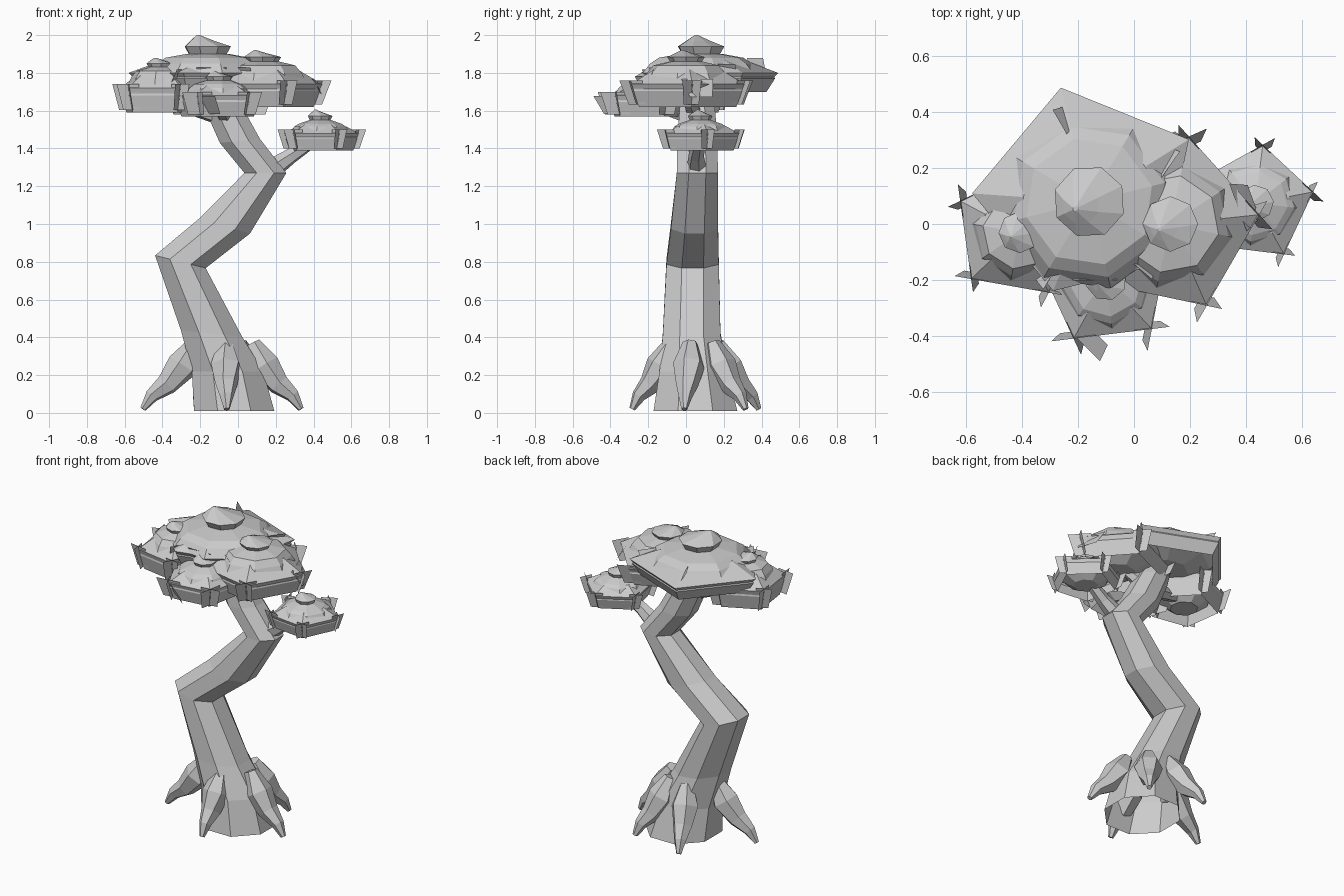
import bpy, math
from mathutils import Vector

if "Cube" in bpy.data.objects:
    bpy.data.objects.remove(bpy.data.objects["Cube"])

mat = bpy.data.materials.new("plain_grey")
mat.diffuse_color = (0.6, 0.6, 0.6, 1)
mat.use_nodes = True
mat.node_tree.nodes["Principled BSDF"].inputs["Base Color"].default_value = mat.diffuse_color


def add_mesh(name, verts, faces):
    me = bpy.data.meshes.new(name)
    me.from_pydata([tuple(v) for v in verts], [], faces)
    me.update()
    me.materials.append(mat)
    ob = bpy.data.objects.new(name, me)
    bpy.context.collection.objects.link(ob)
    return ob


def loft(name, rings, bottom=True):
    """Skin equal-sized rings in order (counter-clockwise, upwards); cap the top, optionally the bottom."""
    n = len(rings[0])
    verts = [v for r in rings for v in r]
    faces = [tuple(range(len(verts) - n, len(verts)))]
    if bottom:
        faces.append(tuple(reversed(range(n))))
    for k in range(len(rings) - 1):
        for i in range(n):
            j = (i + 1) % n
            faces.append((k * n + i, k * n + j, k * n + n + j, k * n + n + i))
    return add_mesh(name, verts, faces)


def circle(x, y, z, rx, ry, n, turn=0.0, tilt=0.0):
    """Flat n-sided ring; tilt lowers or raises its right side."""
    out = []
    for i in range(n):
        a = turn + math.tau * i / n
        dx = rx * math.cos(a)
        out.append(Vector((x + dx, y + ry * math.sin(a), z + tilt * dx)))
    return out


def tube(name, points, radii, n=6):
    """Tapered limb along a path."""
    pts = [Vector(p) for p in points]
    rings = []
    for i, p in enumerate(pts):
        d = (pts[min(i + 1, len(pts) - 1)] - pts[max(i - 1, 0)]).normalized()
        u = d.cross(Vector((0.1, 0.2, 1))).normalized()
        w = d.cross(u)
        rings.append([p + radii[i] * (math.cos(math.tau * k / n) * u + math.sin(math.tau * k / n) * w)
                      for k in range(n)])
    return loft(name, rings)


# Bent trunk, hollow at the foot: x, y, z, rx, ry, tilt
trunk = [
    (-0.02, 0.05, 0.01, 0.23, 0.24, 0),
    (-0.055, 0.04, 0.22, 0.205, 0.195, 0),
    (-0.14, 0.03, 0.42, 0.175, 0.165, -0.1),
    (-0.305, 0.035, 0.80, 0.145, 0.15, -0.25),
    (-0.07, 0.045, 0.99, 0.145, 0.135, -0.3),
    (0.145, 0.06, 1.27, 0.12, 0.118, 0.0),
    (0.01, 0.06, 1.44, 0.115, 0.115, 0.1),
    (-0.08, 0.06, 1.62, 0.10, 0.10, 0.2),
    (-0.14, 0.07, 1.74, 0.07, 0.07, 0.2),
]
loft("trunk", [circle(x, y, z, rx, ry, 8, math.pi / 8, t) for x, y, z, rx, ry, t in trunk], bottom=False)

# Splayed roots, given by their tips
base = Vector((-0.07, 0.04, 0))
for tx, ty in [(-0.51, -0.01), (-0.06, -0.29), (0.34, -0.01), (0.15, 0.32), (-0.22, 0.39)]:
    tip = Vector((tx, ty, 0))
    path = []
    for f, z in [(0.36, 0.37), (0.51, 0.25), (0.70, 0.15), (0.88, 0.09), (0.985, 0.02)]:
        p = base.lerp(tip, f)
        path.append((p.x, p.y, z))
    tube("root", path, [0.04, 0.085, 0.06, 0.038, 0.016])

# Branches carrying the lower crowns
tube("side_branch", [(0.15, 0.06, 1.27), (0.28, 0.055, 1.36), (0.43, 0.07, 1.46)], [0.06, 0.042, 0.03])
for tx, ty, tz in [(0.13, 0.0, 1.70), (-0.40, -0.03, 1.66), (-0.10, -0.20, 1.64)]:
    tube("upper_branch", [(-0.06, 0.06, 1.56), (tx, ty, tz)], [0.05, 0.03])


def crown(name, cx, cy, R, deg, z0, z1, z2, z3, flap, front=1.0):
    """Open flared five-sided skirt z0..z1, faceted dome to z2, small overhanging cap to z3.
    front shrinks the two front corners of the skirt."""
    t = math.radians(deg)
    h = z1 - z0
    mid = Vector((cx, cy, 0))

    def pentagon(z, r):
        ring = circle(cx, cy, z, r, r, 5, t)
        for i in (2, 3) if front != 1.0 else ():
            ring[i] = Vector((cx + (ring[i].x - cx) * front, cy + (ring[i].y - cy) * front, z))
        return ring

    # skirt with a slim lip, then the sloping roof
    loft(name + "_skirt", [
        pentagon(z0, 0.85 * R),
        pentagon(z1 - 0.30 * h, 0.96 * R),
        pentagon(z1 - 0.22 * h, 0.95 * R),
        pentagon(z1, R),
        pentagon(z1 + 0.65 * (z2 - z1), 0.58 * R),
    ], bottom=False)
    # rounded leaf mass bulging below and above the skirt
    loft(name + "_dome", [circle(cx, cy, z, f * R, f * R, 8, t) for z, f in
                          [(z0 + 0.05 * h, 0.35), (z0 + 0.5 * h, 0.66), (z1, 0.76),
                           (z1 + 0.5 * (z2 - z1), 0.66), (z2 - 0.02, 0.55), (z2, 0.28)]])
    # cap with a peak set a little to the left
    c, k = z3 - z2, 0.10 * R
    loft(name + "_cap", [circle(cx - o * k, cy - o * 0.5 * k, z, f * R, f * R, 8, t + 0.2) for z, f, o in
                         [(z2 - 0.01, 0.24, 0), (z2 + 0.4 * c, 0.31, 0),
                          (z2 + 0.7 * c, 0.16, 0.7), (z3, 0.02, 1.2)]])
    # leaf plates running past each corner in line with the walls
    if flap:
        low, high = pentagon(z0 + 0.1 * h, 0.87 * R), pentagon(z1, R)
        lift = Vector((0, 0, 0.02))
        verts, faces = [], []
        for i in range(5):
            for j, s in (((i + 1) % 5, 1.0), ((i - 1) % 5, 0.8)):
                d = (high[i] - high[j]).normalized() * flap * s
                n = len(verts)
                verts += [low[i] - 0.7 * d, low[i] + 0.8 * d, high[i] + d + lift, high[i] - 1.0 * d + lift]
                faces.append((n, n + 1, n + 2, n + 3))
        add_mesh(name + "_corner_leaves", verts, faces)


# Five crowns: centre, radius, turn, heights, corner overhang
crown("main_crown", -0.16, 0.08, 0.42, 104, 1.70, 1.80, 1.90, 2.00, 0, 0.82)
crown("right_crown", 0.13, 0.0, 0.32, 78, 1.62, 1.74, 1.86, 1.92, 0.07)
crown("left_crown", -0.41, -0.03, 0.24, 80, 1.59, 1.72, 1.83, 1.88, 0.06)
crown("front_crown", -0.10, -0.20, 0.24, 97, 1.57, 1.68, 1.76, 1.81, 0.08)
crown("small_crown", 0.435, 0.075, 0.21, 83, 1.39, 1.48, 1.55, 1.605, 0.05)

# Steep leaf plates caught between the crowns: position, heading, half width
for x, y, z, a, s in [(-0.15, -0.42, 1.63, -45, 0.07), (0.40, 0.07, 1.72, -70, 0.09), (-0.43, 0.12, 1.75, 0, 0.07),
                      (-0.31, -0.15, 1.77, 60, 0.08), (0.10, 0.22, 1.80, 55, 0.07), (0.03, -0.13, 1.78, -40, 0.07),
                      (-0.14, -0.17, 1.78, 0, 0.08), (-0.24, 0.38, 1.83, -60, 0.05)]:
    a = math.radians(a)
    d = Vector((math.cos(a), math.sin(a), 0)) * s
    up = Vector((math.sin(a), -math.cos(a), 1.6)) * 0.03
    p = Vector((x, y, z))
    add_mesh("loose_leaf", [p - 0.7 * d - up, p + 0.7 * d - up, p + d + up, p - d + up], [(0, 1, 2, 3)])
